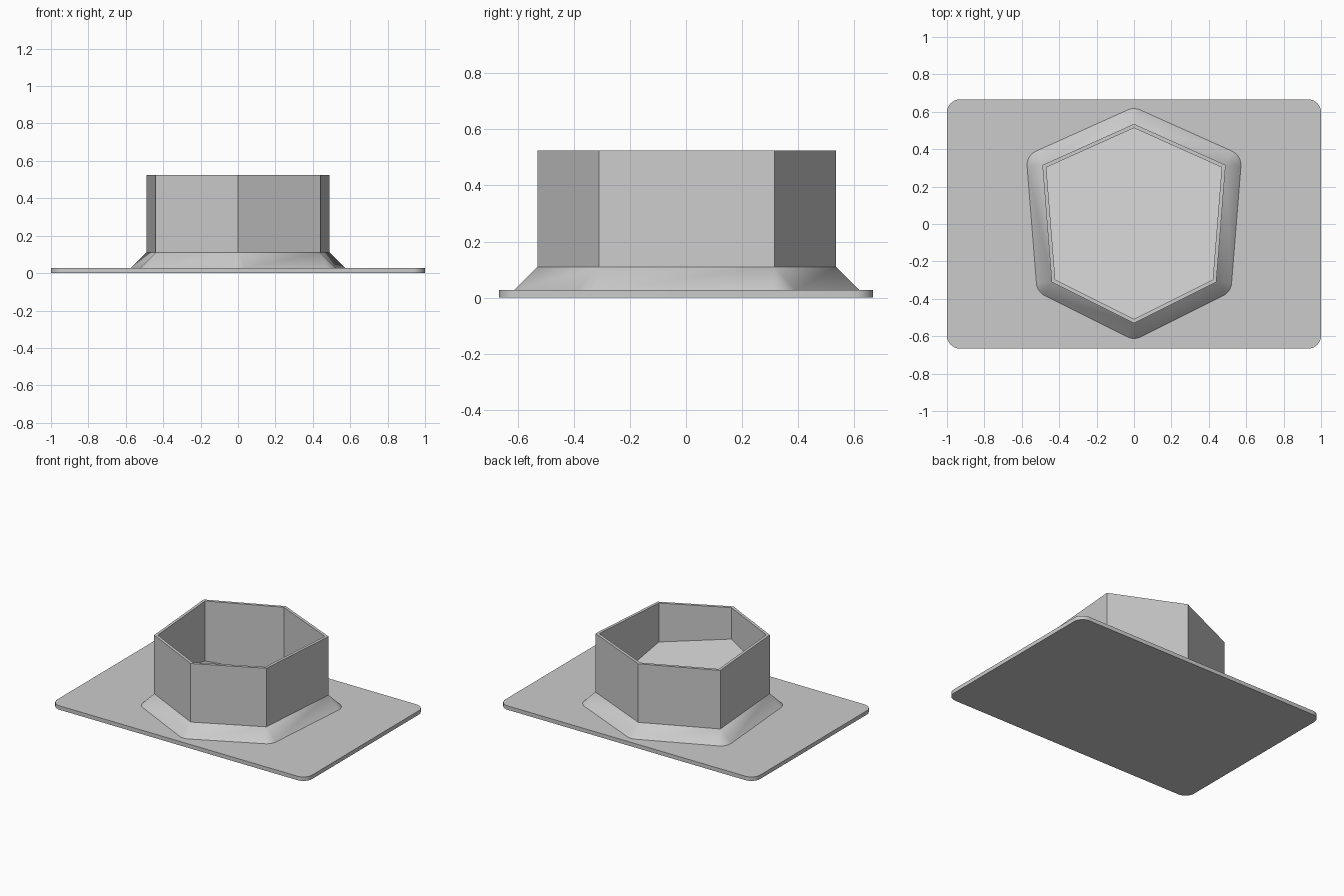
import bpy, bmesh, math
from mathutils import Vector

if "Cube" in bpy.data.objects:
    bpy.data.objects.remove(bpy.data.objects["Cube"], do_unlink=True)

PLATE_TOP, FLANGE_TOP, RIM = 0.028, 0.11, 0.525
WALL = 0.02
FLARE = FLANGE_TOP - PLATE_TOP      # flange slopes at 45 degrees

grey = bpy.data.materials.new("plain grey")
grey.use_nodes = True
colour = (0.6, 0.6, 0.6, 1)
grey.diffuse_color = colour
grey.node_tree.nodes["Principled BSDF"].inputs["Base Color"].default_value = colour


def finish(name, bm):
    bmesh.ops.recalc_face_normals(bm, faces=bm.faces)
    mesh = bpy.data.meshes.new(name)
    bm.to_mesh(mesh)
    bm.free()
    mesh.materials.append(grey)
    obj = bpy.data.objects.new(name, mesh)
    bpy.context.collection.objects.link(obj)
    bpy.ops.object.select_all(action='DESELECT')
    obj.select_set(True)
    bpy.context.view_layer.objects.active = obj
    bpy.ops.object.shade_smooth_by_angle(angle=math.radians(30))
    return obj


def ring(bm, points, height):
    """Vertices over 2D points; height is a number or a function of y."""
    return [bm.verts.new((p.x, p.y, height(p.y) if callable(height) else height))
            for p in points]


def bridge(bm, a, b):
    n = len(a)
    for i in range(n):
        j = (i + 1) % n
        bm.faces.new((a[i], a[j], b[j], b[i]))


def normals(points, i):
    """Outward normals of the edges before and after corner i."""
    n = len(points)
    before = (points[i] - points[i - 1]).normalized()
    after = (points[(i + 1) % n] - points[i]).normalized()
    return Vector((before.y, -before.x)), Vector((after.y, -after.x))


def inset(points, d):
    result = []
    for i, p in enumerate(points):
        a, b = normals(points, i)
        result.append(p - (a + b) * d / (1 + a.dot(b)))
    return result


def corner_arc(points, i, radius, steps=8):
    """Rounded outward offset around corner i."""
    a, b = normals(points, i)
    turn = a.angle_signed(b)
    start = math.atan2(a.y, a.x)
    return [points[i] + radius * Vector((math.cos(start + abs(turn) * k / steps),
                                         math.sin(start + abs(turn) * k / steps)))
            for k in range(steps + 1)]


# Six-sided outline, counter-clockwise
outline = [Vector(p) for p in ((0, 0.535), (-0.49, 0.315), (-0.44, -0.31),
                               (0, -0.53), (0.44, -0.31), (0.49, 0.315))]

# Base plate with rounded corners
R = 0.07
core = [Vector((sx * (1 - R), sy * (2 / 3 - R)))
        for sx, sy in ((1, 1), (-1, 1), (-1, -1), (1, -1))]
rounded = [p for i in range(4) for p in corner_arc(core, i, R)]
bm = bmesh.new()
low, high = ring(bm, rounded, 0), ring(bm, rounded, PLATE_TOP)
bridge(bm, low, high)
bm.faces.new(low)
bm.faces.new(high)
finish("base_plate", bm)

# Hollow collar with a floor that slopes down to the back
bm = bmesh.new()
inner = inset(outline, WALL)
foot = ring(bm, outline, FLANGE_TOP)
outer_rim = ring(bm, outline, RIM)
inner_rim = ring(bm, inner, RIM)
floor = ring(bm, inner, lambda y: 0.175 - 0.25 * y)
for a, b in ((foot, outer_rim), (outer_rim, inner_rim), (inner_rim, floor)):
    bridge(bm, a, b)
bm.faces.new(floor)

# Sloped flange with conical corners, joined to the foot of the collar
arcs = [ring(bm, corner_arc(outline, i, FLARE), PLATE_TOP) for i in range(6)]
for i, arc in enumerate(arcs):
    j = (i + 1) % 6
    for a, b in zip(arc, arc[1:]):
        bm.faces.new((a, b, foot[i]))
    bm.faces.new((arc[-1], arcs[j][0], foot[j], foot[i]))
finish("hexagonal_collar", bm)
